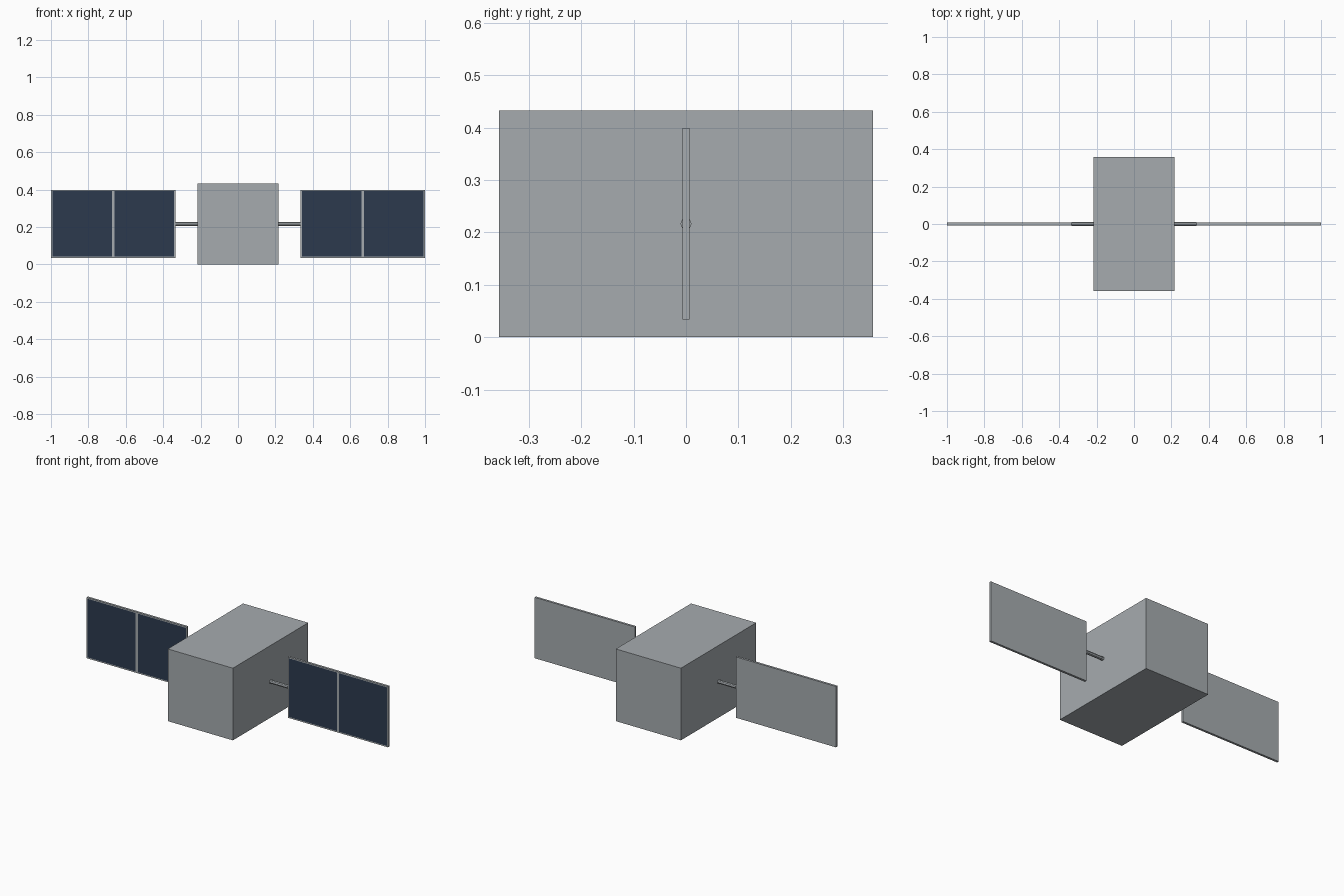
import bpy, bmesh
from math import pi
from mathutils import Matrix, Vector

cube = bpy.data.objects.get("Cube")
if cube:
    bpy.data.objects.remove(cube, do_unlink=True)


def make_material(name, rgb):
    mat = bpy.data.materials.new(name)
    mat.use_nodes = True
    mat.diffuse_color = (*rgb, 1)
    mat.node_tree.nodes["Principled BSDF"].inputs["Base Color"].default_value = (*rgb, 1)
    return mat


metal = make_material("grey_metal", (0.38, 0.41, 0.43))
cell_blue = make_material("dark_blue_cells", (0.025, 0.042, 0.076))

BODY = Vector((0.432, 0.714, 0.433))
MID_Z = BODY.z / 2
PANEL_IN, PANEL_OUT = 0.335, 1.0
PANEL = Vector((PANEL_OUT - PANEL_IN, 0.0135, 0.365))
ROD_RADIUS = 0.0107
FRAME = 0.007


def finish(name, bm, *materials):
    bmesh.ops.recalc_face_normals(bm, faces=bm.faces)
    mesh = bpy.data.meshes.new(name)
    bm.to_mesh(mesh)
    bm.free()
    for mat in materials:
        mesh.materials.append(mat)
    obj = bpy.data.objects.new(name, mesh)
    bpy.context.collection.objects.link(obj)
    return obj


def box(size, centre):
    bm = bmesh.new()
    bmesh.ops.create_cube(bm, size=1, matrix=Matrix.Translation(centre) @ Matrix.Diagonal((*size, 1)))
    return bm


# Main body
finish("body", box(BODY, (0, 0, MID_Z)), metal)

for side, sign in (("left", 1), ("right", -1)):
    # Solar panel: split into two bays, with framed cells on the front
    centre = Vector((sign * (PANEL_IN + PANEL_OUT) / 2, 0, MID_Z))
    bm = box(PANEL, centre)
    bmesh.ops.bisect_plane(bm, geom=bm.verts[:] + bm.edges[:] + bm.faces[:],
                           plane_co=centre, plane_no=(1, 0, 0))
    bm.normal_update()
    cells = [f for f in bm.faces if f.normal.y < -0.9]
    bmesh.ops.inset_individual(bm, faces=cells, thickness=FRAME, use_even_offset=True)
    for f in cells:
        f.material_index = 1
    finish(side + "_solar_panel", bm, metal, cell_blue)

    # Rod joining the panel to the body
    start, end = BODY.x / 2, PANEL_IN
    bm = bmesh.new()
    bmesh.ops.create_cone(bm, cap_ends=True, segments=8, radius1=ROD_RADIUS, radius2=ROD_RADIUS,
                          depth=end - start,
                          matrix=Matrix.Translation((sign * (start + end) / 2, 0, MID_Z))
                          @ Matrix.Rotation(pi / 2, 4, "Y"))
    finish(side + "_panel_rod", bm, metal)
